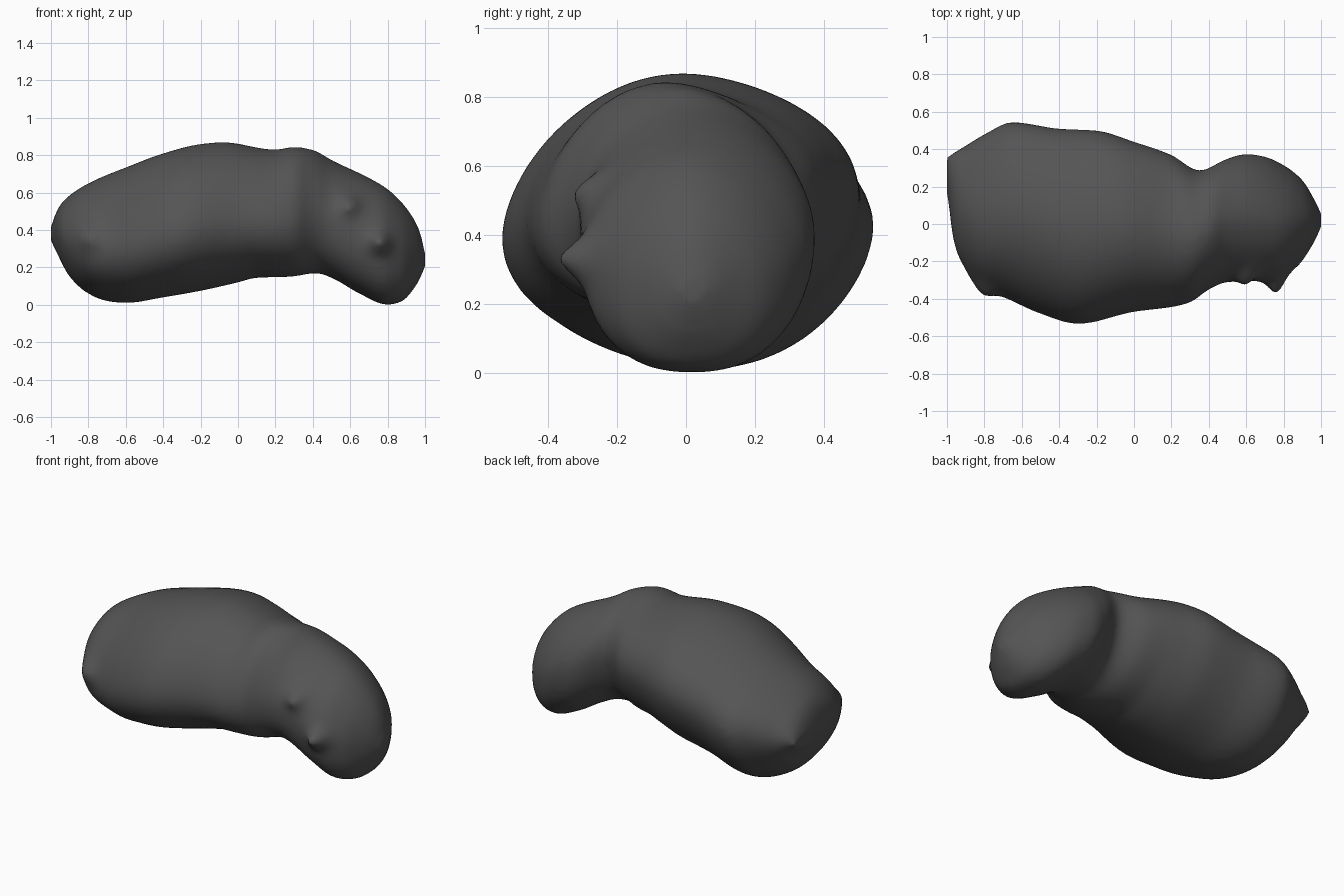
import bpy, bmesh, math

if "Cube" in bpy.data.objects:
    bpy.data.objects.remove(bpy.data.objects["Cube"])

# Outline curves of the lumpy body, as (x, value) pairs
LOW = [(-1, .34), (-.97, .28), (-.9, .15), (-.8, .06), (-.7, .02), (-.6, .01), (-.4, .04), (-.2, .075),
       (0, .12), (.1, .145), (.28, .15), (.42, .17), (.5, .145), (.65, .06), (.8, .0), (.87, .015), (.95, .10), (1, .20)]
HIGH = [(-1, .42), (-.97, .50), (-.93, .56), (-.8, .65), (-.6, .735), (-.4, .81), (-.2, .86), (-.08, .87),
        (.2, .83), (.3, .845), (.4, .83), (.5, .775), (.7, .68), (.8, .62), (.9, .52), (.97, .40), (1, .28)]
FRONT = [(-1, .16), (-.985, .06), (-.97, -.06), (-.94, -.17), (-.82, -.34), (-.7, -.39), (-.5, -.48), (-.3, -.535),
         (0, -.47), (.2, -.445), (.3, -.42), (.4, -.35), (.5, -.31), (.75, -.30), (.87, -.23), (.95, -.12), (1, -.02)]
BACK = [(-1, .36), (-.9, .42), (-.8, .48), (-.65, .545), (-.4, .51), (-.2, .50), (0, .44), (.2, .37),
        (.35, .285), (.5, .35), (.6, .375), (.7, .36), (.8, .315), (.9, .235), (.97, .12), (1, .06)]
# Small pointed nubs on the front: x, z, width, height
NUBS = [(-.80, .36, .06, .045), (.76, .33, .05, .085), (.60, .53, .05, .06)]


def curve(pts, x):
    """Smooth cubic interpolation that limits overshoot."""
    n = len(pts)
    s = [(pts[i + 1][1] - pts[i][1]) / (pts[i + 1][0] - pts[i][0]) for i in range(n - 1)]

    def slope(i):
        if i == 0:
            return s[0]
        if i == n - 1:
            return s[-1]
        a, b = s[i - 1], s[i]
        return 0 if a * b <= 0 else 2 * a * b / (a + b)
    i = 0
    while i < n - 2 and x > pts[i + 1][0]:
        i += 1
    (x0, y0), (x1, y1) = pts[i], pts[i + 1]
    h = x1 - x0
    t = (x - x0) / h
    return ((2*t**3 - 3*t*t + 1) * y0 + (t**3 - 2*t*t + t) * h * slope(i)
            + (3*t*t - 2*t**3) * y1 + (t**3 - t*t) * h * slope(i + 1))


def power(v, p):
    return math.copysign(abs(v) ** p, v)


def ramp(v):
    v = max(0, min(1, v))
    return v * v * (3 - 2 * v)


# Body: vertical cross-sections lofted along x, packed closer at both ends
bm = bmesh.new()
SECTIONS, SIDES = 110, 72
rings = []
for k in range(SECTIONS + 1):
    x = -math.cos(math.pi * k / SECTIONS)
    lo, hi, fr, ba = (curve(c, x) for c in (LOW, HIGH, FRONT, BACK))
    head = ramp((x - .25) / .35)              # 0 on the body, 1 on the bent end
    tilt = .06 * (1 - head) * ramp((x + 1) * 4)
    ring = []
    for j in range(SIDES):
        a = 2 * math.pi * j / SIDES
        # Body slightly diamond; bent end narrow on top and full below
        end = 1.12 if math.sin(a) > 0 else .85
        p = 1.07 + (end - 1.07) * head
        c, s = power(math.cos(a), p), power(math.sin(a), p)
        y = (fr + ba) / 2 + (ba - fr) / 2 * c
        z = (lo + hi) / 2 + (hi - lo) / 2 * s + tilt * c * (1 - s * s)
        if c < 0:
            for bx, bz, w, amp in NUBS:
                y -= amp * math.exp(-((x - bx) ** 2 + (z - bz) ** 2) / w ** 2)
        ring.append(bm.verts.new((x, y, z)))
    rings.append(ring)
for r0, r1 in zip(rings, rings[1:]):
    for j in range(SIDES):
        bm.faces.new((r0[j], r0[j - 1], r1[j - 1], r1[j]))
bm.faces.new(rings[0])
bm.faces.new(rings[-1][::-1])
bmesh.ops.recalc_face_normals(bm, faces=bm.faces)
for f in bm.faces:
    f.smooth = True

mesh = bpy.data.meshes.new("lumpy_body")
bm.to_mesh(mesh)
bm.free()
body = bpy.data.objects.new("lumpy_body", mesh)
bpy.context.collection.objects.link(body)
grey = bpy.data.materials.new("dark grey")
grey.diffuse_color = (.09, .09, .09, 1)
grey.use_nodes = True
grey.node_tree.nodes["Principled BSDF"].inputs["Base Color"].default_value = grey.diffuse_color
mesh.materials.append(grey)

# Even out the surface and soften the neck crease
remesh = body.modifiers.new("even_surface", 'REMESH')
remesh.mode = 'VOXEL'
remesh.voxel_size = .02
remesh.use_smooth_shade = True
soft = body.modifiers.new("soften", 'SMOOTH')
soft.factor = .5
soft.iterations = 6
